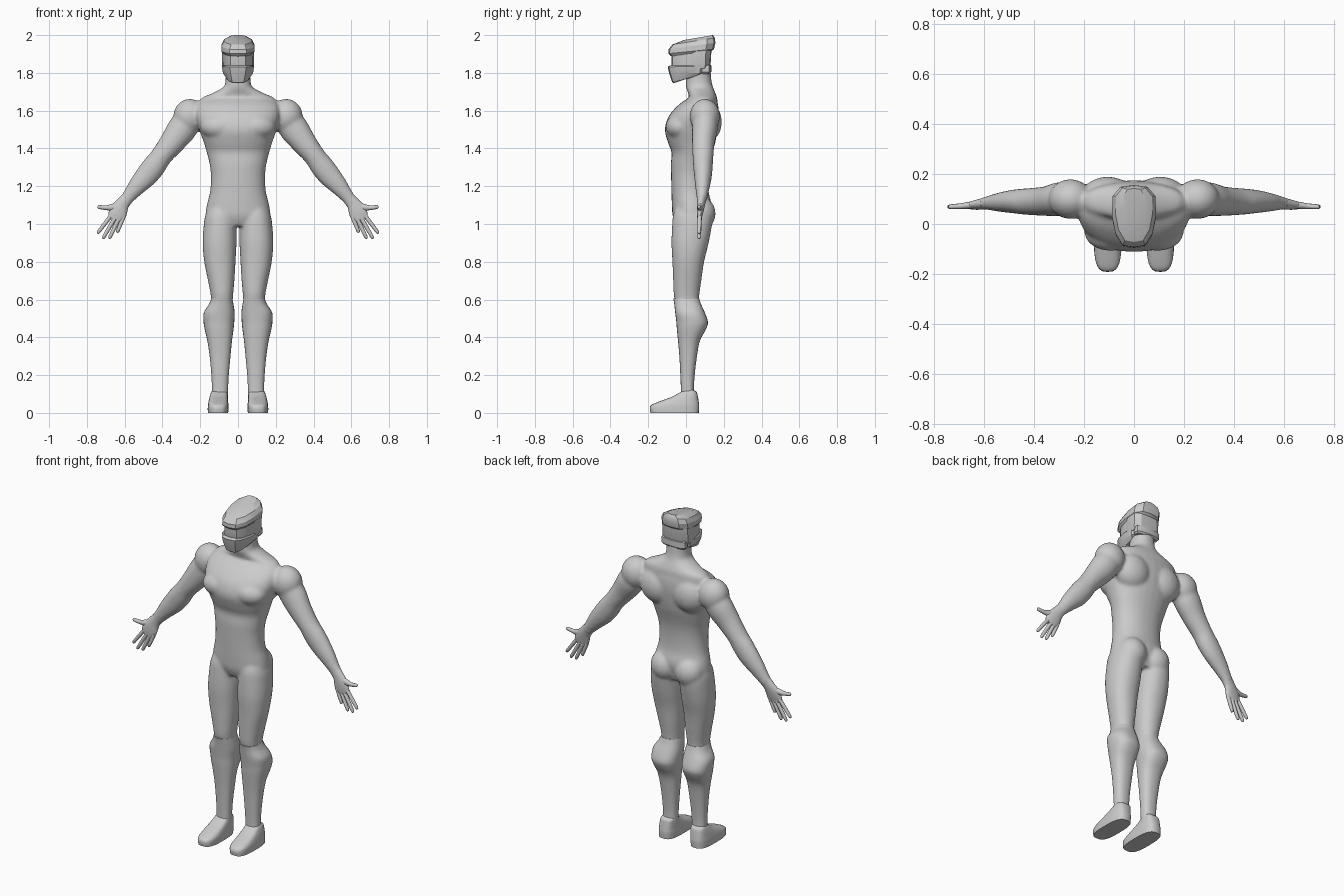
import bpy, bmesh, math
from mathutils import Vector, Matrix

Y = Vector((0, 1, 0))


def smooth_rows(rows, steps):
    """Catmull-Rom interpolation between section rows."""
    out = []
    for i in range(len(rows) - 1):
        p = [rows[max(i - 1, 0)], rows[i], rows[i + 1], rows[min(i + 2, len(rows) - 1)]]
        for k in range(steps):
            t = k / steps
            out.append([0.5 * (2 * b + (c - a) * t + (2 * a - 5 * b + 4 * c - d) * t * t
                        + (3 * b - a - 3 * c + d) * t ** 3) for a, b, c, d in zip(*p)])
    return out + [list(rows[-1])]


def skin(bm, rings):
    """Bridge closed rings of points and cap both ends."""
    vs = [[bm.verts.new(p) for p in r] for r in rings]
    n = len(vs[0])
    for a, b in zip(vs, vs[1:]):
        for i in range(n):
            bm.faces.new((a[i], a[(i + 1) % n], b[(i + 1) % n], b[i]))
    bm.faces.new(vs[0])
    bm.faces.new(vs[-1])


def curve_point(i, n, e):
    c, s = math.cos(2 * math.pi * i / n), math.sin(2 * math.pi * i / n)
    return (math.copysign(abs(c) ** (2 / e), c), math.copysign(abs(s) ** (2 / e), s))


def stack(bm, rows, side=1, e=2.2, steps=4, n=28):
    """Level sections; row = z, x min, x max, y front, y back."""
    rings = []
    for z, x0, x1, y0, y1 in smooth_rows(rows, steps):
        ring = []
        for i in range(n):
            u, v = curve_point(i, n, e)
            ring.append((side * ((x0 + x1) / 2 + u * (x1 - x0) / 2),
                         (y0 + y1) / 2 + v * (y1 - y0) / 2, z))
        rings.append(ring)
    skin(bm, rings)


def tube(bm, rows, side=1, steps=4, n=20):
    """Sections across a path; row = x, y, z, half width, half depth."""
    rows = smooth_rows(rows, steps)
    rings = []
    for k, (x, y, z, a, b) in enumerate(rows):
        t = Vector(rows[min(k + 1, len(rows) - 1)][:3]) - Vector(rows[max(k - 1, 0)][:3])
        u = Y.cross(t).normalized()
        ring = []
        for i in range(n):
            c, s = curve_point(i, n, 2)
            p = Vector((x, y, z)) + u * a * c + Y * b * s
            ring.append((side * p.x, p.y, p.z))
        rings.append(ring)
    skin(bm, rings)


def ball(bm, c, r, side=1):
    m = Matrix.Translation((side * c[0], c[1], c[2])) @ Matrix.Diagonal((*r, 1))
    bmesh.ops.create_icosphere(bm, subdivisions=3, radius=1, matrix=m)


def plates(bm, levels):
    """Faceted helmet shell; level = half width, y front, y back, z front, z back."""
    half = [(0, 0), (.5, .03), (.84, .22), (1, .5), (.98, .82), (.62, .97), (0, 1)]
    outline = half + [(-x, t) for x, t in half[-2:0:-1]]
    skin(bm, [[(w * x, a + (b - a) * t, za + (zb - za) * t) for x, t in outline]
              for w, a, b, za, zb in levels])


def finish(bm, name, angle=40):
    bmesh.ops.recalc_face_normals(bm, faces=bm.faces)
    me = bpy.data.meshes.new(name)
    bm.to_mesh(me)
    bm.free()
    ob = bpy.data.objects.new(name, me)
    bpy.context.collection.objects.link(ob)
    bpy.ops.object.select_all(action='DESELECT')
    ob.select_set(True)
    bpy.context.view_layer.objects.active = ob
    bpy.ops.object.shade_smooth_by_angle(angle=math.radians(angle))
    return ob


# Body: torso, neck, muscles, thighs and arms fused into one skin
bm = bmesh.new()
torso = [(.99, .09, -.05, .11), (1.04, .165, -.07, .125), (1.1, .165, -.075, .135),
         (1.17, .148, -.077, .12), (1.25, .143, -.079, .118), (1.32, .151, -.08, .125),
         (1.38, .166, -.077, .14), (1.43, .181, -.095, .155), (1.5, .205, -.112, .168),
         (1.57, .222, -.092, .175), (1.63, .215, -.04, .17), (1.665, .17, .01, .155)]
stack(bm, [(z, -w, w, a, b) for z, w, a, b in torso])
neck = [(1.62, .22, -.02, .17), (1.665, .195, .015, .165), (1.695, .13, .01, .155),
        (1.725, .077, .0, .143), (1.76, .066, .0, .135), (1.82, .066, .0, .13)]
stack(bm, [(z, -w, w, a, b) for z, w, a, b in neck])
thigh = [(1.1, .03, .15, -.05, .12), (1.05, .012, .172, -.068, .135), (1.0, .008, .181, -.073, .138),
         (.9, .008, .187, -.077, .12), (.8, .013, .179, -.072, .096), (.7, .019, .159, -.068, .081),
         (.62, .026, .144, -.064, .07), (.55, .03, .14, -.05, .065)]
arm = [(.24, .1, 1.585, .07, .065), (.295, .1, 1.505, .078, .068), (.35, .092, 1.43, .067, .06),
       (.405, .09, 1.36, .057, .055), (.445, .09, 1.305, .062, .052), (.485, .09, 1.255, .06, .047),
       (.53, .088, 1.205, .05, .04), (.575, .085, 1.15, .037, .03), (.605, .082, 1.115, .034, .023)]
for s in (1, -1):
    stack(bm, thigh, s)
    tube(bm, arm, s)
    ball(bm, (.255, .1, 1.57), (.088, .08, .093), s)      # deltoid
    ball(bm, (.095, -.03, 1.515), (.105, .078, .07), s)   # chest muscle
    ball(bm, (.105, .105, 1.54), (.11, .085, .11), s)     # shoulder blade
    ball(bm, (.08, .075, 1.055), (.085, .082, .09), s)    # buttock
body = finish(bm, "body")
rm = body.modifiers.new("fuse", 'REMESH')
rm.mode = 'VOXEL'
rm.voxel_size = .009
rm.use_smooth_shade = True
sm = body.modifiers.new("soften", 'SMOOTH')
sm.factor, sm.iterations = .5, 6

# Boots with knee cuff, shin and foot
boot = [(.605, .03, .141, -.067, .07), (.575, .024, .154, -.062, .08), (.53, .018, .181, -.057, .1),
        (.48, .02, .182, -.051, .116), (.44, .024, .176, -.048, .104), (.38, .032, .162, -.042, .073),
        (.3, .04, .15, -.035, .058), (.2, .049, .141, -.03, .046), (.12, .053, .138, -.027, .042),
        (.07, .054, .142, -.03, .05)]
foot = [(0, .052, .16, -.188, .068), (.035, .05, .16, -.19, .07), (.055, .052, .157, -.155, .068),
        (.085, .055, .15, -.075, .063), (.11, .058, .142, -.03, .057), (.12, .062, .134, -.01, .04)]
for s, side in ((1, "left"), (-1, "right")):
    bm = bmesh.new()
    stack(bm, boot, s, 2.4)
    finish(bm, side + "_boot")
    bm = bmesh.new()
    stack(bm, foot, s, 3, 3)
    finish(bm, side + "_foot", 50)

# Hands: palm, thumb and four fingers
palm = [(.59, .083, 1.132, .034, .025), (.61, .08, 1.108, .036, .022), (.628, .076, 1.078, .045, .019),
        (.64, .073, 1.048, .047, .015), (.647, .071, 1.022, .04, .01)]
thumb = [(.61, .08, 1.1, .018, .016), (.66, .075, 1.089, .019, .014), (.70, .071, 1.086, .012, .011),
         (.735, .069, 1.09, .01, .009), (.744, .069, 1.091, .004, .004)]
fingers = [(.605, 1.04, .64, .955), (.628, 1.035, .682, .922), (.65, 1.035, .716, .922), (.672, 1.045, .744, .95)]
for s, side in ((1, "left"), (-1, "right")):
    bm = bmesh.new()
    tube(bm, palm, s)
    tube(bm, thumb, s, n=12)
    for x0, z0, x1, z1 in fingers:
        row = [(x0 + (x1 - x0) * t, .073 - .004 * t, z0 + (z1 - z0) * t, r, r)
               for t, r in ((0, .011), (.5, .0105), (.92, .009), (1, .004))]
        tube(bm, row, s, 2, 12)
    finish(bm, side + "_hand", 60)

# Helmet: crown, visor core, jaw guard, side shell and rear block
helmet = {
    "helmet_crown": [(.078, -.08, .135, 1.888, 1.915), (.088, -.094, .148, 1.902, 1.926),
                     (.088, -.093, .156, 1.924, 1.96), (.074, -.072, .152, 1.95, 1.985),
                     (.042, -.01, .143, 1.974, 2.0)],
    "helmet_visor": [(.074, -.065, .11, 1.8, 1.81), (.078, -.078, .115, 1.84, 1.84),
                     (.078, -.078, .115, 1.91, 1.92)],
    "helmet_jaw": [(.054, -.066, .07, 1.745, 1.79), (.062, -.074, .085, 1.752, 1.79),
                   (.08, -.09, .11, 1.8, 1.8), (.085, -.097, .115, 1.832, 1.835),
                   (.08, -.088, .11, 1.838, 1.84)],
    "helmet_side_shell": [(.08, -.02, .125, 1.815, 1.825), (.086, -.025, .13, 1.835, 1.84),
                          (.086, -.03, .135, 1.91, 1.925)],
    "helmet_rear_block": [(.07, .07, .125, 1.795, 1.795), (.078, .06, .134, 1.805, 1.805),
                          (.078, .06, .134, 1.84, 1.84), (.07, .07, .12, 1.848, 1.848)],
}
for name, levels in helmet.items():
    bm = bmesh.new()
    plates(bm, levels)
    finish(bm, name, 25)
